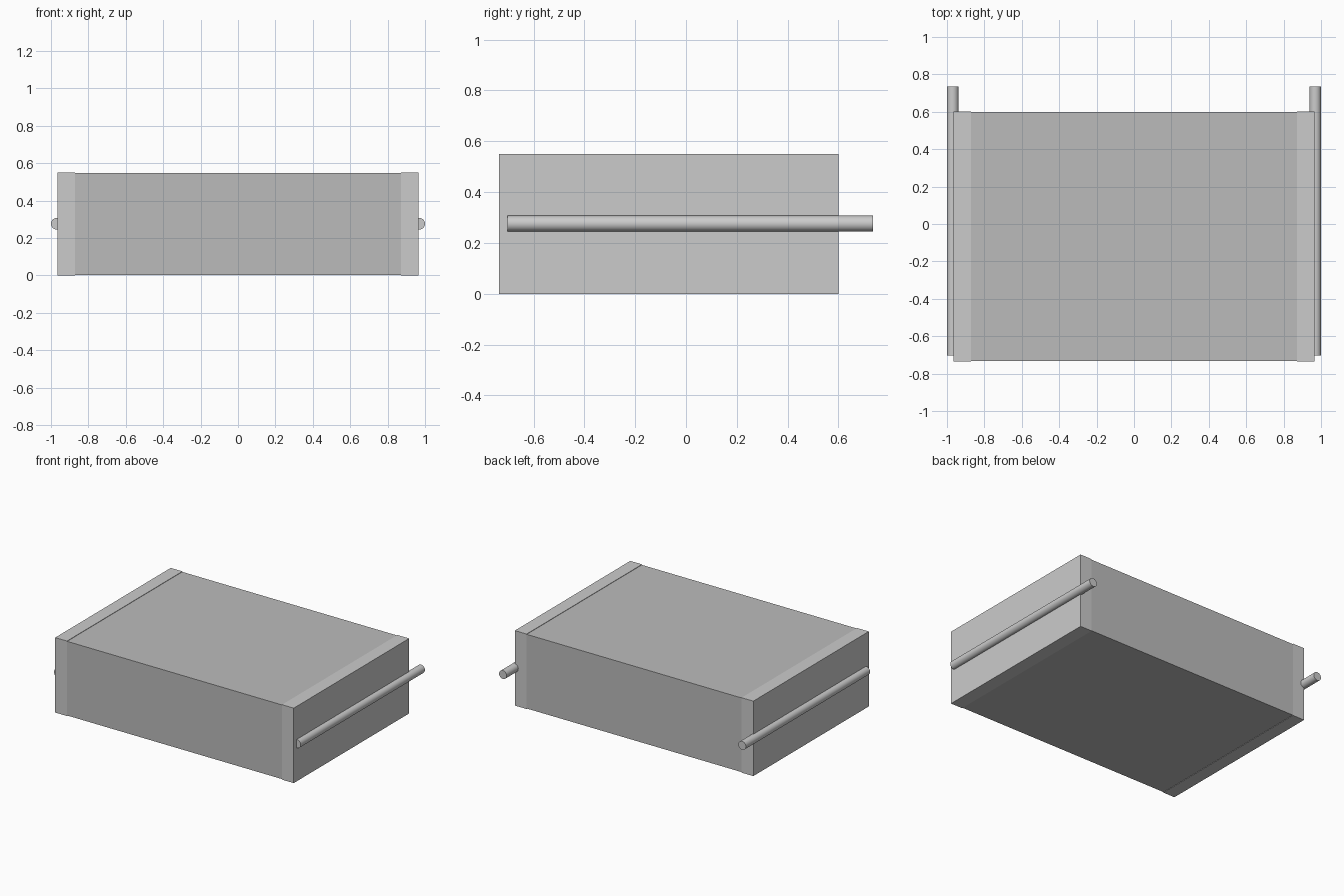
import bpy
from math import radians

if "Cube" in bpy.data.objects:
    bpy.data.objects.remove(bpy.data.objects["Cube"])

dark = bpy.data.materials.new("dark_grey")
dark.diffuse_color = (0.5, 0.5, 0.5, 1)
dark.use_nodes = True
dark.node_tree.nodes["Principled BSDF"].inputs["Base Color"].default_value = dark.diffuse_color


def box(name, x0, x1, y0, y1, z0, z1):
    bpy.ops.mesh.primitive_cube_add(
        size=1, location=((x0 + x1) / 2, (y0 + y1) / 2, (z0 + z1) / 2))
    ob = bpy.context.object
    ob.name = name
    ob.scale = (x1 - x0, y1 - y0, z1 - z0)
    bpy.ops.object.transform_apply(location=False, rotation=False, scale=True)
    return ob


def rod(name, x, z, y0, y1, r):
    bpy.ops.mesh.primitive_cylinder_add(
        vertices=32, radius=r, depth=y1 - y0,
        location=(x, (y0 + y1) / 2, z), rotation=(radians(90), 0, 0))
    ob = bpy.context.object
    ob.name = name
    bpy.ops.object.shade_smooth_by_angle(angle=radians(30))
    return ob


# Dark central body, a hair inside the end plates
body = box("body", -0.873, 0.873, -0.733, 0.599, 0.003, 0.546)
body.data.materials.append(dark)

# Side plates with half-sunk rods, one per side
for side, s in (("left", -1), ("right", 1)):
    x0, x1 = sorted((s * 0.871, s * 0.966))
    box(side + "_plate", x0, x1, -0.735, 0.601, 0, 0.549)
    rod(side + "_rod", s * 0.969, 0.276, -0.702, 0.735, 0.031)
